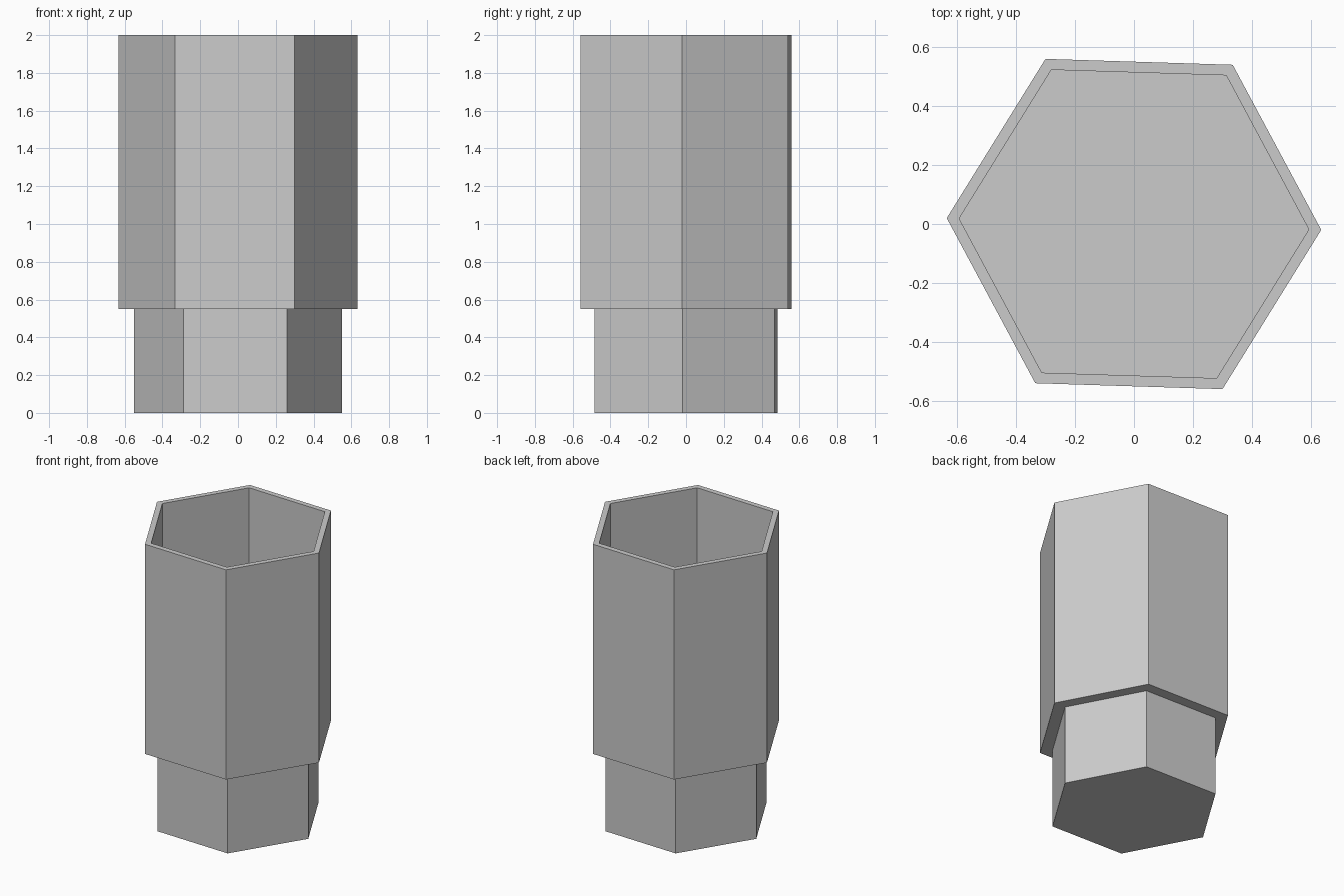
import bpy
import bmesh
import math

cube = bpy.data.objects.get("Cube")
if cube:
    bpy.data.objects.remove(cube, do_unlink=True)

SIDES = 6
TWIST = math.radians(-1.8)
STEP = 0.55       # height where the narrow base meets the wide sleeve
TOP = 2.0
WALL = 0.042

grey = bpy.data.materials.new("light_grey")
grey.use_nodes = True
grey.diffuse_color = (0.6, 0.6, 0.6, 1)
grey.node_tree.nodes["Principled BSDF"].inputs["Base Color"].default_value = (0.6, 0.6, 0.6, 1)


def hex_solid(name, profile):
    """Sweep (radius, height) pairs into a six-sided solid, capped at both ends."""
    bm = bmesh.new()
    rings = []
    for radius, z in profile:
        angles = [TWIST + math.tau * i / SIDES for i in range(SIDES)]
        rings.append([bm.verts.new((radius * math.cos(a), radius * math.sin(a), z)) for a in angles])
    for low, high in zip(rings, rings[1:]):
        for i in range(SIDES):
            j = (i + 1) % SIDES
            bm.faces.new((low[i], low[j], high[j], high[i]))
    bm.faces.new(rings[0][::-1])
    bm.faces.new(rings[-1])
    bmesh.ops.recalc_face_normals(bm, faces=bm.faces)
    mesh = bpy.data.meshes.new(name)
    bm.to_mesh(mesh)
    bm.free()
    mesh.materials.append(grey)
    obj = bpy.data.objects.new(name, mesh)
    bpy.context.collection.objects.link(obj)
    return obj


# Solid narrow base
hex_solid("base", [(0.55, 0), (0.55, STEP)])

# Wide open-topped sleeve with a thin wall and a floor
outer = 0.634
inner = outer - WALL
hex_solid("sleeve", [(outer, STEP), (outer, TOP), (inner, TOP), (inner, STEP + WALL)])
